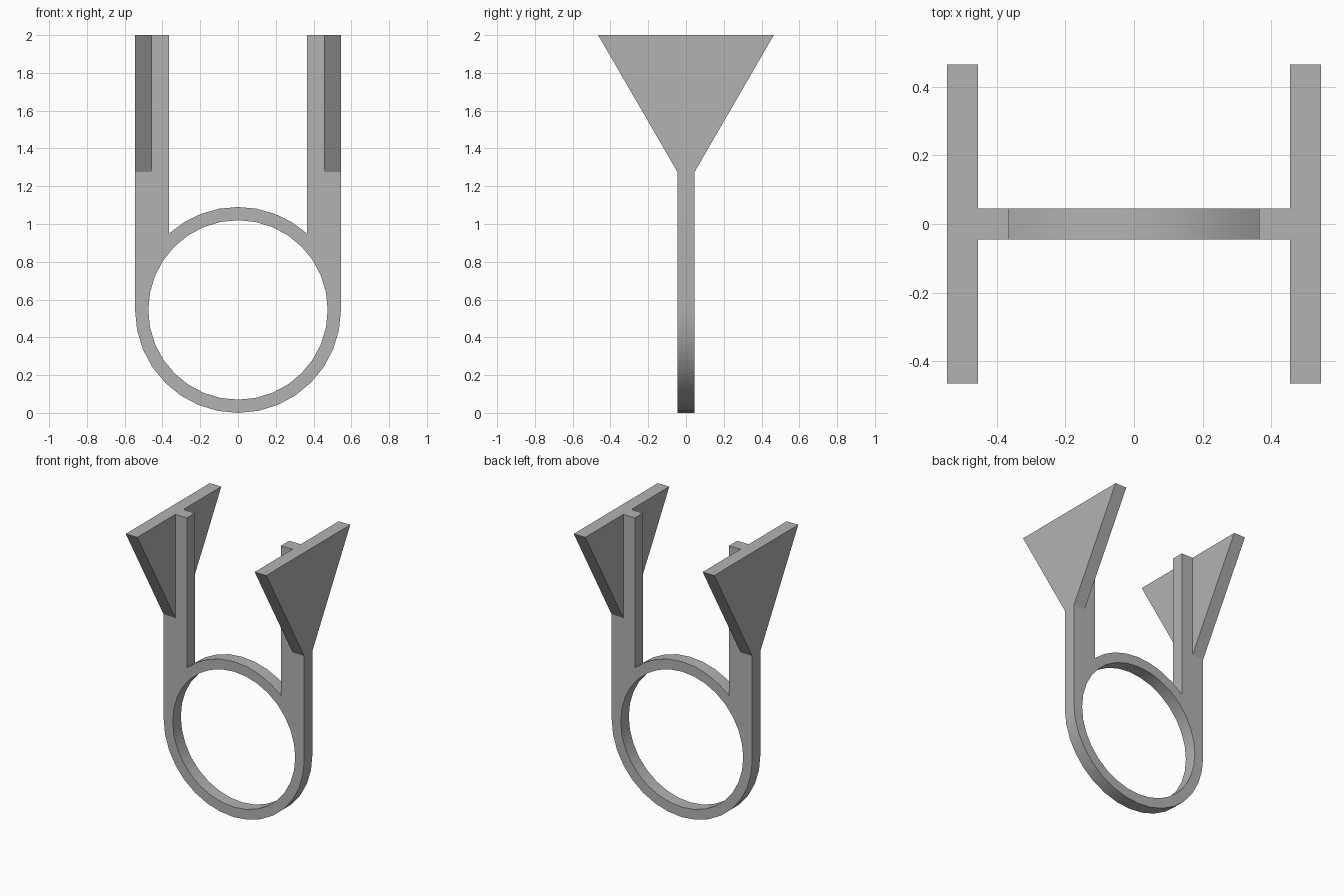
import bpy, bmesh
from math import cos, sin, pi, acos

cube = bpy.data.objects.get("Cube")
if cube:
    bpy.data.objects.remove(cube, do_unlink=True)

R_OUT, R_IN = 0.545, 0.475      # ring radii
HALF = 0.045                    # half thickness of the stock
PRONG_IN = 0.365                # inner face of the prongs
PLATE_IN = R_OUT - 2 * HALF     # inner face of the fan plates
PLATE_Z, TOP = 1.275, 2.0
FAN = 0.465                     # half width of the fan plates at the top

grey = bpy.data.materials.new("plain grey")
grey.use_nodes = True
tone = (0.45, 0.45, 0.45, 1)
grey.diffuse_color = tone
grey.node_tree.nodes["Principled BSDF"].inputs["Base Color"].default_value = tone


def arc(radius, start, end, steps):
    angles = [start + (end - start) * i / steps for i in range(steps + 1)]
    return [(radius * cos(a), R_OUT + radius * sin(a)) for a in angles]


def finish(name, mesh):
    mesh.materials.clear()
    mesh.materials.append(grey)
    ob = bpy.data.objects.new(name, mesh)
    bpy.context.collection.objects.link(ob)
    bpy.ops.object.select_all(action='DESELECT')
    ob.select_set(True)
    bpy.context.view_layer.objects.active = ob
    bpy.ops.object.shade_smooth_by_angle(angle=pi / 6)
    return ob


# Ring and two prongs: one outline with a round hole, extruded
join = acos(PRONG_IN / R_OUT)
right_side = [(R_OUT, PLATE_Z), (PLATE_IN, PLATE_Z), (PLATE_IN, TOP), (PRONG_IN, TOP)]
left_side = [(-x, z) for x, z in reversed(right_side)]
outline = arc(R_OUT, pi, 2 * pi, 16) + right_side + arc(R_OUT, join, pi - join, 8) + left_side
hole = arc(R_IN, 0, 2 * pi, 32)[:-1]

curve = bpy.data.curves.new("outline", 'CURVE')
curve.dimensions = '2D'
curve.fill_mode = 'BOTH'
curve.extrude = HALF
for points in (outline, hole):
    spline = curve.splines.new('POLY')
    spline.points.add(len(points) - 1)
    for p, (x, z) in zip(spline.points, points):
        p.co = (x, z, 0, 1)
    spline.use_cyclic_u = True
helper = bpy.data.objects.new("outline_helper", curve)
bpy.context.collection.objects.link(helper)
bpy.context.view_layer.update()
mesh = bpy.data.meshes.new_from_object(helper.evaluated_get(bpy.context.evaluated_depsgraph_get()))
bpy.data.objects.remove(helper, do_unlink=True)

bm = bmesh.new()
bm.from_mesh(mesh)
for v in bm.verts:
    x, y, z = v.co
    v.co = (x, -z, y)
bmesh.ops.remove_doubles(bm, verts=bm.verts, dist=0.0001)
bmesh.ops.recalc_face_normals(bm, faces=bm.faces)
bm.to_mesh(mesh)
bm.free()
finish("ring_with_prongs", mesh)

# Fan plates set into the outside of each prong
for side, name in ((1, "left_fan_plate"), (-1, "right_fan_plate")):
    bm = bmesh.new()
    profile = [(-HALF, PLATE_Z), (HALF, PLATE_Z), (FAN, TOP), (-FAN, TOP)]
    face = bm.faces.new([bm.verts.new((side * PLATE_IN, y, z)) for y, z in profile])
    new = bmesh.ops.extrude_face_region(bm, geom=[face])["geom"]
    bmesh.ops.translate(bm, vec=(side * 2 * HALF, 0, 0),
                        verts=[g for g in new if isinstance(g, bmesh.types.BMVert)])
    bmesh.ops.recalc_face_normals(bm, faces=bm.faces)
    mesh = bpy.data.meshes.new(name)
    bm.to_mesh(mesh)
    bm.free()
    finish(name, mesh)
